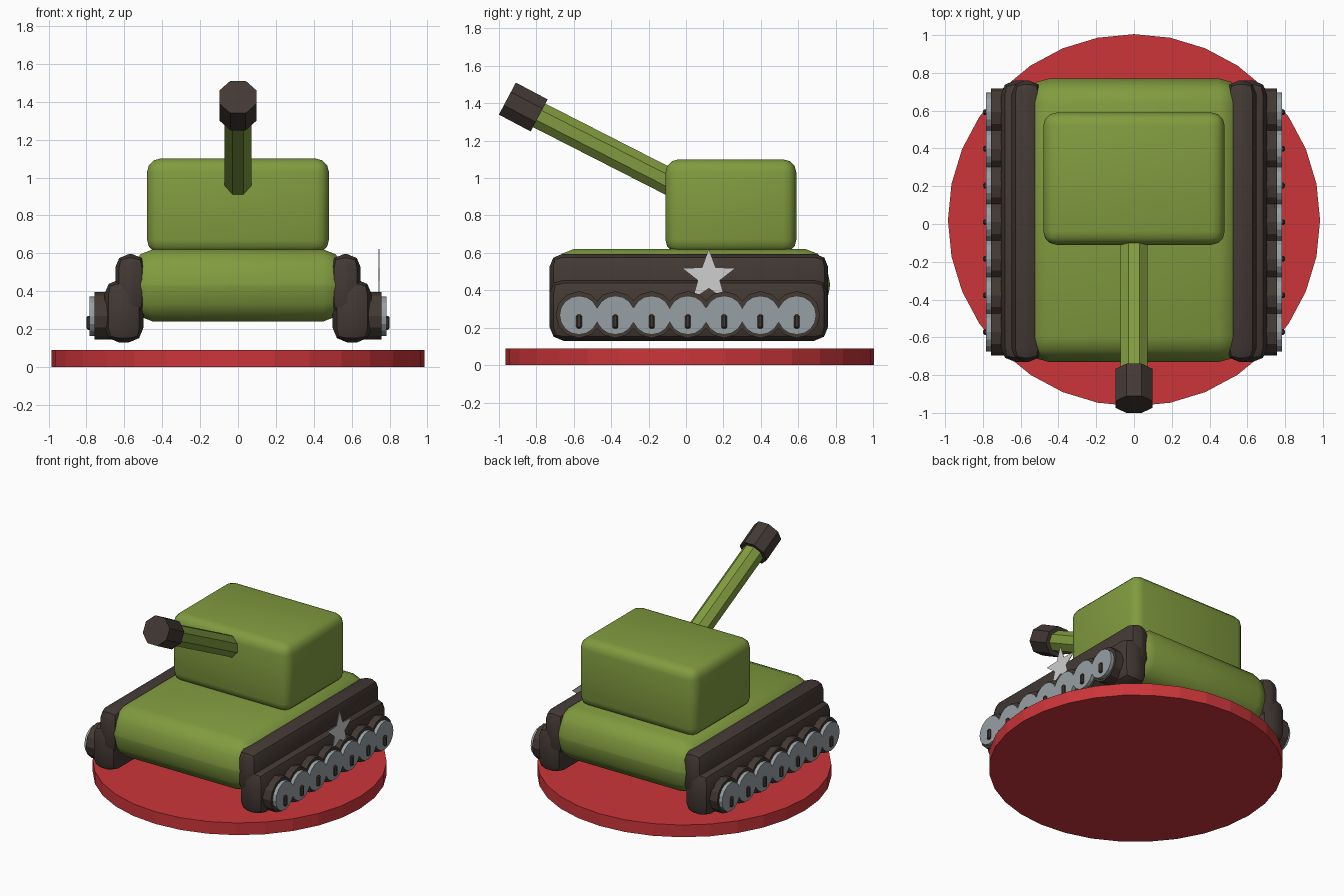
import bpy, bmesh, math
from mathutils import Matrix, Vector

if "Cube" in bpy.data.objects:
    bpy.data.objects.remove(bpy.data.objects["Cube"], do_unlink=True)


def material(name, r, g, b):
    m = bpy.data.materials.new(name)
    m.use_nodes = True
    m.diffuse_color = (r, g, b, 1)
    m.node_tree.nodes["Principled BSDF"].inputs["Base Color"].default_value = (r, g, b, 1)
    return m


GREEN = material("army green", 0.22, 0.33, 0.05)
BROWN = material("dark brown", 0.056, 0.041, 0.034)
GREY = material("wheel grey", 0.31, 0.35, 0.37)
RED = material("base red", 0.60, 0.036, 0.042)
WHITE = material("star white", 0.62, 0.62, 0.62)


def finish(name, bm, mat, smooth=None):
    bmesh.ops.recalc_face_normals(bm, faces=bm.faces)
    me = bpy.data.meshes.new(name)
    bm.to_mesh(me)
    bm.free()
    me.materials.append(mat)
    ob = bpy.data.objects.new(name, me)
    bpy.context.collection.objects.link(ob)
    if smooth:
        bpy.ops.object.select_all(action="DESELECT")
        ob.select_set(True)
        bpy.context.view_layer.objects.active = ob
        bpy.ops.object.shade_smooth_by_angle(angle=math.radians(smooth))
    return ob


def box(name, low, high, mat, bevel=0, segments=2, stretch=1, smooth=None):
    """Box between two corners; stretch makes the rounding taller than it is wide."""
    low, high = Vector(low), Vector(high)
    size = high - low
    size.z /= stretch
    bm = bmesh.new()
    bmesh.ops.create_cube(bm, size=1)
    bmesh.ops.scale(bm, vec=size, verts=bm.verts)
    if bevel:
        bmesh.ops.bevel(bm, geom=bm.edges[:], offset=bevel, segments=segments,
                        profile=0.5, affect="EDGES")
    bmesh.ops.scale(bm, vec=(1, 1, stretch), verts=bm.verts)
    bmesh.ops.translate(bm, vec=(low + high) / 2, verts=bm.verts)
    return finish(name, bm, mat, smooth)


def cylinder(name, start, end, radius, sides, mat, turn=0, smooth=None):
    """Capped prism between two points."""
    start, end = Vector(start), Vector(end)
    axis = end - start
    bm = bmesh.new()
    bmesh.ops.create_cone(bm, cap_ends=True, segments=sides, radius1=radius,
                          radius2=radius, depth=axis.length)
    tilt = axis.to_track_quat("Z", "X").to_matrix().to_4x4()
    bmesh.ops.transform(bm, verts=bm.verts, matrix=Matrix.Translation((start + end) / 2)
                        @ tilt @ Matrix.Rotation(turn, 4, "Z"))
    return finish(name, bm, mat, smooth)


# Round display base
cylinder("base", (0, 0.02, 0), (0, 0.02, 0.09), 0.985, 32, RED)

# Hull and turret
box("hull", (-0.58, -0.73, 0.24), (0.58, 0.77, 0.62), GREEN,
    bevel=0.13, segments=3, stretch=1.42, smooth=40)
box("turret", (-0.48, -0.11, 0.60), (0.48, 0.59, 1.10), GREEN,
    bevel=0.07, segments=3, smooth=40)

# Gun barrel and muzzle, both eight sided with a flat on top
half_side = math.pi / 8
cylinder("barrel", (0, 0.0, 0.935), (0, -0.80, 1.343), 0.077, 8, GREEN, half_side)
cylinder("muzzle", (0, -0.785, 1.335), (0, -0.955, 1.425), 0.105, 8, BROWN, half_side)

# Tracks and running gear on both sides
for side, s in (("left", 1), ("right", -1)):
    def span(a, b):
        return sorted((a * s, b * s))

    a, b = span(0.487, 0.648)
    box(side + "_upper_track", (a, -0.73, 0.27), (b, 0.76, 0.595), BROWN,
        bevel=0.07, segments=2, smooth=30)
    a, b = span(0.50, 0.705)
    box(side + "_lower_track", (a, -0.73, 0.13), (b, 0.76, 0.46), BROWN,
        bevel=0.075, segments=2, smooth=30)
    for i in range(7):
        y = 0.01 + (i - 3) * 0.194
        tag = "_" + str(i + 1)
        cylinder(side + "_tyre" + tag, (s * 0.66, y, 0.27), (s * 0.757, y, 0.27),
                 0.125, 12, BROWN)
        cylinder(side + "_wheel" + tag, (s * 0.74, y, 0.267), (s * 0.783, y, 0.267),
                 0.104, 16, GREY)
        a, b = span(0.76, 0.80)
        box(side + "_bolt" + tag, (a, y - 0.015, 0.195), (b, y + 0.015, 0.27), BROWN,
            bevel=0.008, segments=1)

# Five-pointed star plate standing beside the left track
bm = bmesh.new()
points = []
for k in range(10):
    r = 0.15 if k % 2 == 0 else 0.062
    t = k * math.pi / 5
    points.append(bm.verts.new((0.743, 0.122 + r * math.sin(t), 0.472 + r * math.cos(t))))
face = bm.faces.new(points)
plate = bmesh.ops.extrude_face_region(bm, geom=[face])["geom"]
bmesh.ops.translate(bm, vec=(0.004, 0, 0),
                    verts=[v for v in plate if isinstance(v, bmesh.types.BMVert)])
finish("star_plate", bm, WHITE)
